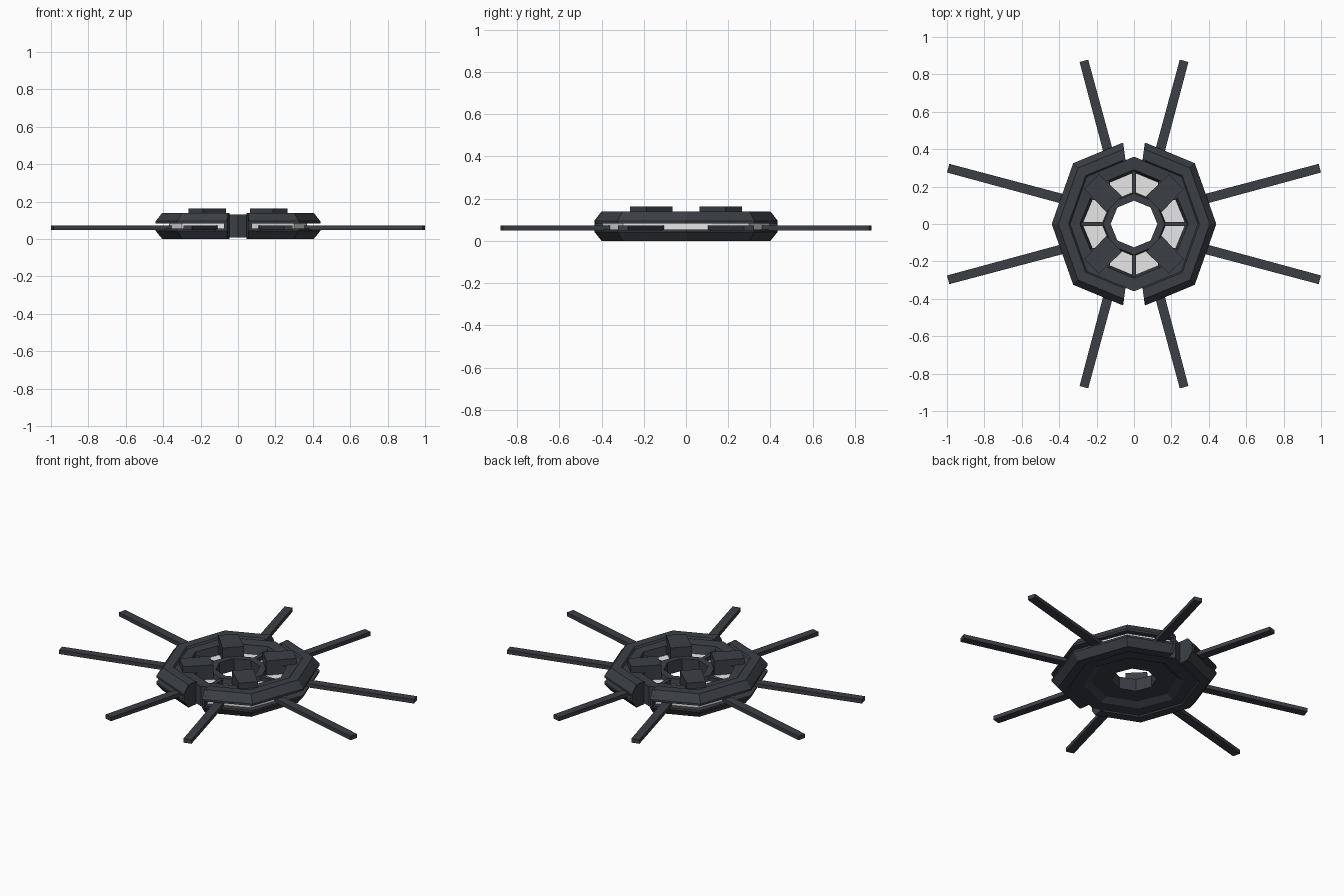
import bpy, bmesh, math
from mathutils import Matrix

if "Cube" in bpy.data.objects:
    bpy.data.objects.remove(bpy.data.objects["Cube"])


def material(name, rgb):
    m = bpy.data.materials.new(name)
    m.diffuse_color = (*rgb, 1)
    m.use_nodes = True
    m.node_tree.nodes["Principled BSDF"].inputs["Base Color"].default_value = m.diffuse_color
    return m


SLATE = material("dark_slate", (0.043, 0.049, 0.058))
PALE = material("pale_grey", (0.8, 0.8, 0.8))


def finish(name, bm, mat):
    bmesh.ops.recalc_face_normals(bm, faces=bm.faces)
    mesh = bpy.data.meshes.new(name)
    bm.to_mesh(mesh)
    bm.free()
    mesh.materials.append(mat)
    ob = bpy.data.objects.new(name, mesh)
    bpy.context.collection.objects.link(ob)
    return ob


def sweep(name, profile, stations, mat, full):
    """Sweep a closed (radius, z) profile through (degrees, radius factor) stations."""
    bm = bmesh.new()
    loops = []
    for deg, k in stations:
        a = math.radians(deg)
        loops.append([bm.verts.new((r * k * math.cos(a), r * k * math.sin(a), z)) for r, z in profile])
    n, m = len(loops), len(profile)
    for i in range(n if full else n - 1):
        p, q = loops[i], loops[(i + 1) % n]
        for j in range(m):
            bm.faces.new((p[j], p[(j + 1) % m], q[(j + 1) % m], q[j]))
    if not full:
        bm.faces.new(loops[0])
        bm.faces.new(loops[-1])
    return finish(name, bm, mat)


def beam(name, deg, r0, r1, w0, w1, z0, z1, mat, offset=0):
    """Radial bar, width w0 at the inner end and w1 at the outer end, shifted sideways by offset."""
    bm = bmesh.new()
    pts = [(r0, -w0 / 2), (r1, -w1 / 2), (r1, w1 / 2), (r0, w0 / 2)]
    f = bm.faces.new([bm.verts.new((x, y + offset, z0)) for x, y in pts])
    ext = bmesh.ops.extrude_face_region(bm, geom=[f])
    bmesh.ops.translate(bm, vec=(0, 0, z1 - z0),
                        verts=[v for v in ext["geom"] if isinstance(v, bmesh.types.BMVert)])
    bm.transform(Matrix.Rotation(math.radians(deg), 4, 'Z'))
    return finish(name, bm, mat)


octagon = [(i * 45, 1) for i in range(8)]
half = [(-82, 0.997), (-45, 1.045), (0, 1), (45, 1.045), (82, 0.997)]
band = [(-81, 0.997), (-45, 1.045), (-18, 0.96), (18, 0.96), (45, 1.045), (81, 0.997)]

# Central body: raised rim, window channel, hub and stepped underside
sweep("core", [(0.36, 0.008), (0.36, 0.13), (0.29, 0.125), (0.272, 0.06), (0.175, 0.06),
               (0.165, 0.105), (0.125, 0.105), (0.125, 0.03), (0.24, 0.03), (0.28, 0.008)],
      octagon, SLATE, True)
sweep("window_panels", [(0.28, 0.06), (0.28, 0.075), (0.165, 0.075), (0.165, 0.06)],
      octagon, PALE, True)

# Split outer shells with a pale band between them, open at front and back
for side, turn in (("right", 0), ("left", 180)):
    st = [(d + turn, k) for d, k in half]
    sweep(side + "_upper_shell", [(0.44, 0.083), (0.44, 0.095), (0.405, 0.14), (0.35, 0.14),
                                  (0.335, 0.12), (0.335, 0.083)], st, SLATE, False)
    sweep(side + "_lower_shell", [(0.44, 0.055), (0.44, 0.043), (0.405, 0.0), (0.35, 0.0),
                                  (0.335, 0.02), (0.335, 0.055)], st, SLATE, False)
    sweep(side + "_pale_band", [(0.405, 0.05), (0.405, 0.09), (0.34, 0.09), (0.34, 0.05)],
          [(d + turn, k) for d, k in band], PALE, False)
    # Solid end plates closing the shells at the notches
    for end, a, b in (("front", -82.4, -80), ("back", 80, 82.4)):
        sweep(f"{side}_{end}_end_plate", [(0.438, 0.044), (0.438, 0.094), (0.403, 0.139),
                                          (0.34, 0.139), (0.34, 0.001), (0.403, 0.001)],
              [(a + turn, 0.997), (b + turn, 0.997)], SLATE, False)

# Raised diagonal arms and window dividers
for i in range(4):
    beam(f"arm_{i + 1}", 45 + 90 * i, 0.15, 0.32, 0.12, 0.11, 0.06, 0.163, SLATE)
    beam(f"arm_shoulder_{i + 1}", 45 + 90 * i, 0.24, 0.32, 0.12, 0.19, 0.055, 0.122, SLATE)
    beam(f"window_divider_{i + 1}", 90 * i, 0.16, 0.285, 0.024, 0.024, 0.06, 0.1, SLATE)

# Spokes in pairs: long ones to the sides, shorter ones front and back
for i in range(4):
    long = i % 2 == 0
    for s in (-1, 1):
        deg = 90 * i + 15 * s
        # each spoke leans off-centre, away from the front-back / side axes as seen from above
        off = s * (0.031 if long else 0.033)
        beam(f"spoke_{deg % 360}", deg, 0.34, 1.037 if long else 0.912,
             0.052, 0.048, 0.049, 0.073, SLATE, off)
